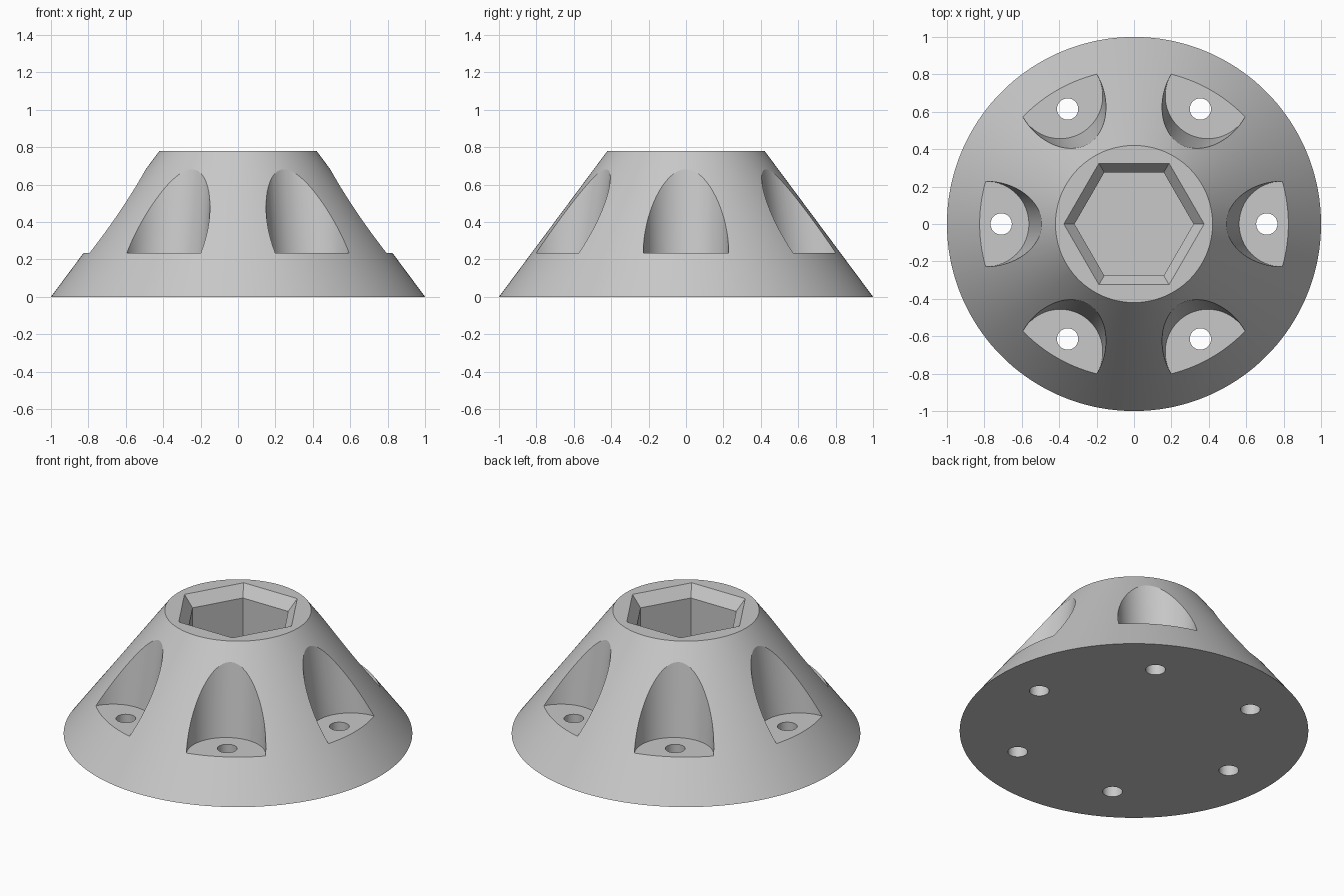
import bpy
import bmesh
from math import cos, sin, pi, radians

cube = bpy.data.objects.get("Cube")
if cube:
    bpy.data.objects.remove(cube, do_unlink=True)

HEIGHT = 0.78
LEDGE = 0.235        # height of the bolt pocket floors
HEX_FLOOR = 0.235    # bottom of the hexagonal socket

grey = bpy.data.materials.new("plain grey")
grey.use_nodes = True
colour = (0.58, 0.58, 0.58, 1)
grey.diffuse_color = colour
grey.node_tree.nodes["Principled BSDF"].inputs["Base Color"].default_value = colour


def stack(name, rings, sides):
    """Closed solid through horizontal rings given as (centre x, radius, z)."""
    bm = bmesh.new()
    loops = [[bm.verts.new((cx + r * cos(2 * pi * i / sides),
                            r * sin(2 * pi * i / sides), z))
              for i in range(sides)] for cx, r, z in rings]
    bm.faces.new(loops[0][::-1])
    bm.faces.new(loops[-1])
    for low, high in zip(loops, loops[1:]):
        for i in range(sides):
            j = (i + 1) % sides
            bm.faces.new((low[i], low[j], high[j], high[i]))
    bmesh.ops.recalc_face_normals(bm, faces=bm.faces)
    mesh = bpy.data.meshes.new(name)
    bm.to_mesh(mesh)
    bm.free()
    mesh.materials.append(grey)
    obj = bpy.data.objects.new(name, mesh)
    bpy.context.collection.objects.link(obj)
    return obj


def cut(target, cutter):
    """Subtract the cutter and discard it."""
    cutter.hide_render = True
    mod = target.modifiers.new("cut", 'BOOLEAN')
    mod.operation = 'DIFFERENCE'
    mod.solver = 'EXACT'
    mod.object = cutter
    bpy.context.view_layer.objects.active = target
    bpy.ops.object.modifier_apply(modifier=mod.name)
    bpy.data.objects.remove(cutter, do_unlink=True)


# Conical body
body = stack("conical_hub", [(0, 1, 0), (0, 0.42, HEIGHT)], 180)

# Hexagonal socket with a chamfered mouth
cut(body, stack("socket_cutter", [(0, 0.318, HEX_FLOOR), (0, 0.318, HEIGHT - 0.07),
                                  (0, 0.375, HEIGHT), (0, 0.375, HEIGHT + 0.1)], 6))

# Six leaning bolt pockets, each with a hole through the base
for i in range(6):
    pocket = stack("pocket_cutter", [(0.79, 0.228, LEDGE), (0.69, 0.228, 0.885)], 64)
    hole = stack("hole_cutter", [(0.71, 0.057, -0.1), (0.71, 0.057, 0.4)], 32)
    for cutter in (pocket, hole):
        cutter.rotation_euler.z = radians(60 * i)
        bpy.context.view_layer.update()
        cut(body, cutter)

# Smooth curved walls, crisp rims
bpy.ops.object.select_all(action='DESELECT')
body.select_set(True)
bpy.context.view_layer.objects.active = body
bpy.ops.object.shade_smooth_by_angle(angle=radians(25))
